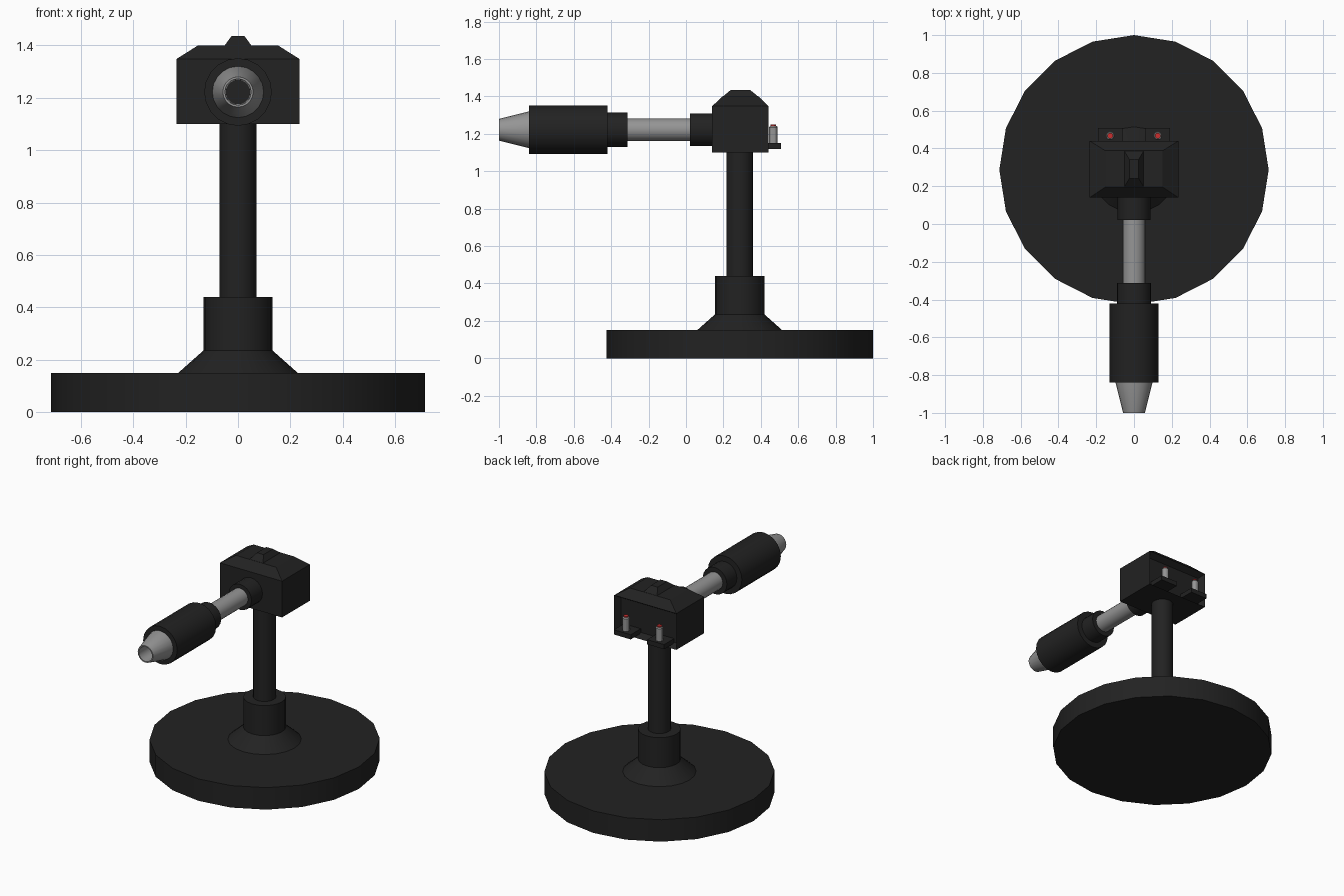
import bpy, bmesh, math
from mathutils import Matrix

if "Cube" in bpy.data.objects:
    bpy.data.objects.remove(bpy.data.objects["Cube"])


def material(name, color):
    m = bpy.data.materials.new(name)
    m.diffuse_color = (*color, 1)
    m.use_nodes = True
    m.node_tree.nodes["Principled BSDF"].inputs["Base Color"].default_value = m.diffuse_color
    return m


BLACK = material("black", (0.016, 0.016, 0.016))
STEEL = material("steel", (0.3, 0.3, 0.3))
RED = material("red", (0.6, 0.03, 0.03))
CY = 0.287          # stand axis
ARM_Z = 1.222       # arm axis height


def finish(name, bm, mat, smooth=True):
    bmesh.ops.recalc_face_normals(bm, faces=bm.faces)
    me = bpy.data.meshes.new(name)
    bm.to_mesh(me)
    bm.free()
    me.materials.append(mat)
    ob = bpy.data.objects.new(name, me)
    bpy.context.collection.objects.link(ob)
    if smooth:
        bpy.ops.object.select_all(action='DESELECT')
        ob.select_set(True)
        bpy.context.view_layer.objects.active = ob
        bpy.ops.object.shade_smooth_by_angle(angle=math.radians(30))
    return ob


def skin(bm, rings):
    """Bridge successive vertex rings and cap both ends."""
    loops = [[bm.verts.new(p) for p in r] for r in rings]
    n = len(loops[0])
    for a, b in zip(loops, loops[1:]):
        for i in range(n):
            bm.faces.new((a[i], a[(i + 1) % n], b[(i + 1) % n], b[i]))
    bm.faces.new(loops[0][::-1])
    bm.faces.new(loops[-1])


def lathe(name, profile, mat, matrix, sides=20):
    """Turn (radius, height) points about z, then place with matrix."""
    bm = bmesh.new()
    ang = [2 * math.pi * i / sides for i in range(sides)]
    skin(bm, [[matrix @ Matrix.Translation((r * math.cos(a), r * math.sin(a), h)).translation
               for a in ang] for r, h in profile])
    return finish(name, bm, mat)


def rect_stack(sections):
    """Stack rectangles given as (half_x, y0, y1, z, centre_x)."""
    bm = bmesh.new()
    skin(bm, [[(c - w, y0, z), (c + w, y0, z), (c + w, y1, z), (c - w, y1, z)]
              for w, y0, y1, z, c in sections])
    bmesh.ops.recalc_face_normals(bm, faces=bm.faces)
    return bm


# Stand
stand = Matrix.Translation((0, CY, 0))
lathe("base_disc", [(0.713, 0), (0.713, 0.15)], BLACK, stand)
lathe("base_socket", [(0.23, 0.148), (0.132, 0.235), (0.132, 0.44)], BLACK, stand)
lathe("post", [(0.071, 0.43), (0.071, 1.11)], BLACK, stand)

# Head block with sloped roof and recessed back panel
bm = rect_stack([(0.235, 0.14, 0.44, 1.10, 0), (0.235, 0.14, 0.44, 1.348, 0),
                 (0.152, 0.195, 0.388, 1.40, 0)])
back = [f for f in bm.faces if f.normal.y > 0.99]
bmesh.ops.inset_region(bm, faces=back, thickness=0.035)
bmesh.ops.translate(bm, verts=back[0].verts, vec=(0, -0.04, 0))
finish("head_block", bm, BLACK, False)
finish("roof_ridge", rect_stack([(0.052, 0.195, 0.388, 1.398, 0),
                                 (0.025, 0.24, 0.342, 1.435, 0)]), BLACK, False)

# Switches on ledges at the back of the head
for side, s in (("left", -1), ("right", 1)):
    x = 0.126 * s
    finish(side + "_ledge", rect_stack([(0.064, 0.39, 0.508, 1.118, x),
                                        (0.064, 0.39, 0.508, 1.15, x)]), BLACK, False)
    pin = Matrix.Translation((x, 0.467, 0))
    lathe(side + "_pin", [(0.023, 1.145), (0.023, 1.235), (0.018, 1.242)], STEEL, pin, 12)
    lathe(side + "_pin_tip", [(0.015, 1.235), (0.015, 1.25)], RED, pin, 12)

# Arm: local z runs towards -y
arm = Matrix.Translation((0, 0, ARM_Z)) @ Matrix.Rotation(math.radians(90), 4, 'X')
lathe("arm_collar", [(0.087, -0.15), (0.087, -0.022)], BLACK, arm)
lathe("arm_rod", [(0.06, -0.03), (0.06, 0.32)], STEEL, arm)
lathe("barrel_neck", [(0.091, 0.312), (0.091, 0.43)], BLACK, arm)
lathe("barrel", [(0.129, 0.42), (0.129, 0.84)], BLACK, arm)
lathe("nozzle", [(0.098, 0.83), (0.098, 0.84), (0.058, 1.0), (0.05, 1.0), (0.048, 0.88)],
      STEEL, arm)
lathe("nozzle_core", [(0.047, 0.875), (0.047, 0.885)], BLACK, arm)
